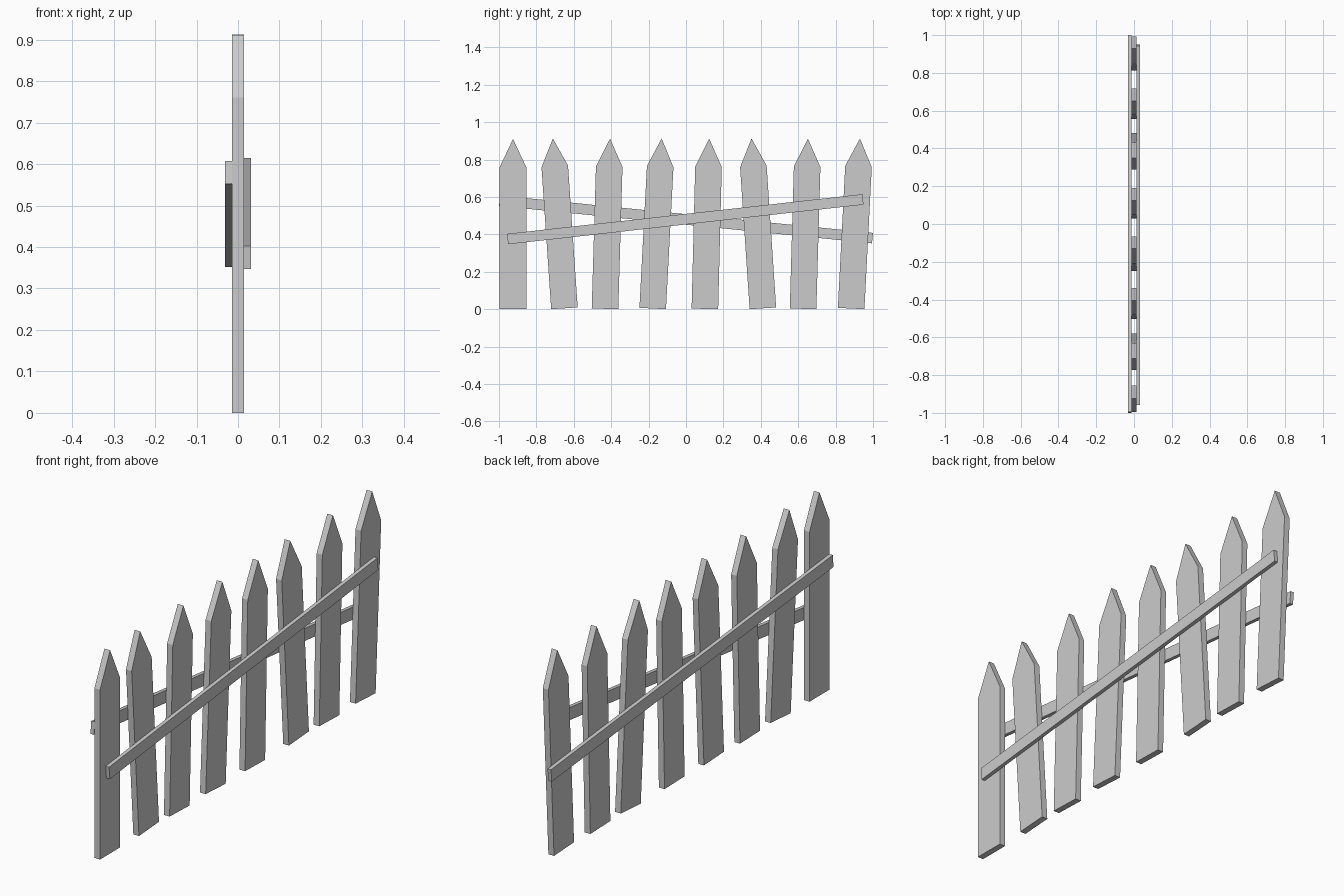
import bpy
import math

if "Cube" in bpy.data.objects:
    bpy.data.objects.remove(bpy.data.objects["Cube"])

T = 0.014       # half thickness of a picket
RAIL_OUT = 0.031
W = 0.071       # half width of a picket


def extrude_yz(name, profile, x0, x1):
    """Solid made by extruding a (y, z) outline from x0 to x1."""
    n = len(profile)
    verts = [(x, y, z) for x in (x0, x1) for y, z in profile]
    faces = [tuple(range(n))[::-1], tuple(range(n, 2 * n))]
    faces += [(i, (i + 1) % n, n + (i + 1) % n, n + i) for i in range(n)]
    mesh = bpy.data.meshes.new(name)
    mesh.from_pydata(verts, [], faces)
    obj = bpy.data.objects.new(name, mesh)
    bpy.context.collection.objects.link(obj)
    return obj


# Pickets: (y at the foot, y at the tip), each leaning slightly
picket_profile = [(-W, 0), (W, 0), (W, 0.76), (0, 0.91), (-W, 0.76)]
pickets = [(-0.925, -0.925), (-0.65, -0.712), (-0.433, -0.406), (-0.178, -0.130),
           (0.101, 0.124), (0.411, 0.350), (0.626, 0.652), (0.883, 0.930)]
for i, (foot, tip) in enumerate(pickets, 1):
    lean = math.atan2(tip - foot, 0.91)
    picket = extrude_yz(f"picket_{i}", picket_profile, -T, T)
    picket.rotation_euler.x = -lean
    picket.location = (0, foot, W * abs(math.sin(lean)))


# Rails: plank between two end points, nailed to one side of the pickets
def rail(name, a, b, x0, x1, half=0.028):
    dy, dz = b[0] - a[0], b[1] - a[1]
    h = math.hypot(dy, dz) / 2
    obj = extrude_yz(name, [(-h, -half), (h, -half), (h, half), (-h, half)], x0, x1)
    obj.location = (0, (a[0] + b[0]) / 2, (a[1] + b[1]) / 2)
    obj.rotation_euler.x = math.atan2(dz, dy)


rail("right_rail", (-0.954, 0.375), (0.946, 0.587), T, RAIL_OUT)
rail("left_rail", (-0.997, 0.58), (0.997, 0.38), -RAIL_OUT, -T)
